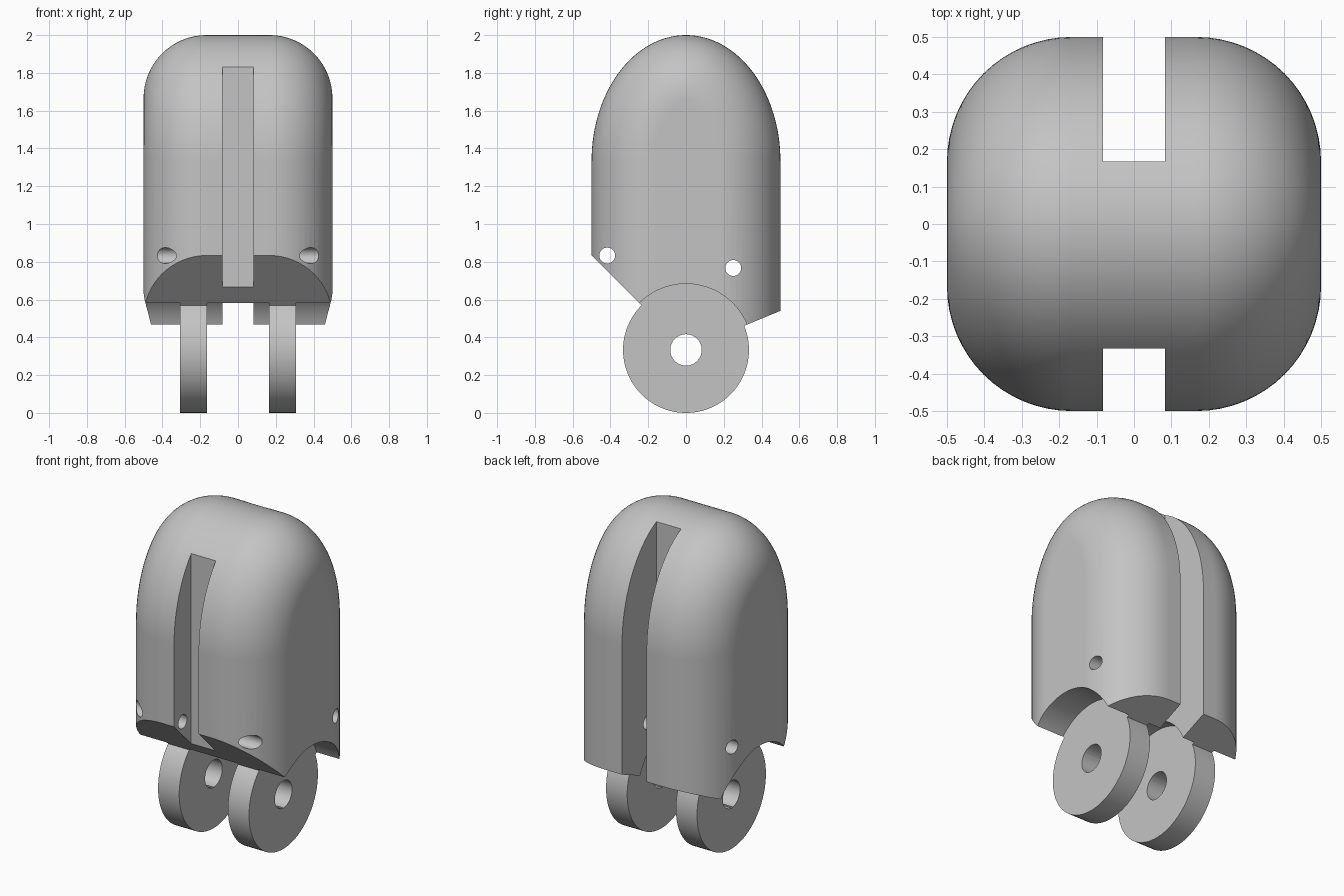
import bpy, bmesh
from math import sin, cos, pi, tan, hypot

cube = bpy.data.objects.get("Cube")
if cube:
    bpy.data.objects.remove(cube, do_unlink=True)

HALF = 0.5            # half width and depth of the shell
FILLET = 1 / 3        # rounding of the two side edges
DOME = 2 / 3          # height of the elliptical dome
PIVOT = 1 / 3         # height of the hinge axis
LUG_IN, LUG_OUT = 0.165, 0.308

grey = bpy.data.materials.new("Plain grey")
grey.use_nodes = True
colour = (0.55, 0.55, 0.55, 1)
grey.diffuse_color = colour
grey.node_tree.nodes["Principled BSDF"].inputs["Base Color"].default_value = colour


def loft(name, rings):
    """Solid skinned over closed rings of equal point count."""
    bm = bmesh.new()
    loops = [[bm.verts.new(p) for p in ring] for ring in rings]
    count = len(loops[0])
    for a, b in zip(loops, loops[1:]):
        for i in range(count):
            j = (i + 1) % count
            bm.faces.new((a[i], a[j], b[j], b[i]))
    bm.faces.new(loops[0])
    bm.faces.new(loops[-1])
    bmesh.ops.recalc_face_normals(bm, faces=bm.faces[:])
    mesh = bpy.data.meshes.new(name)
    bm.to_mesh(mesh)
    bm.free()
    mesh.materials.append(grey)
    obj = bpy.data.objects.new(name, mesh)
    bpy.context.collection.objects.link(obj)
    return obj


def prism(name, outline, x0, x1):
    """Side outline of (y, z) points pushed along x."""
    return loft(name, [[(x, y, z) for y, z in outline] for x in (x0, x1)])


def disc(name, y, z, radius, x0, x1, sides=96):
    turns = [2 * pi * i / sides for i in range(sides)]
    return prism(name, [(y + radius * cos(t), z + radius * sin(t)) for t in turns], x0, x1)


def combine(target, tool, operation="DIFFERENCE"):
    tool.hide_render = True
    mod = target.modifiers.new("Combine", "BOOLEAN")
    mod.operation = operation
    mod.solver = "EXACT"
    mod.object = tool
    bpy.context.view_layer.objects.active = target
    bpy.ops.object.modifier_apply(modifier=mod.name)
    bpy.data.objects.remove(tool, do_unlink=True)


def shell_ring(x, inset):
    """Domed side outline, moved inward along its normals."""
    points = [(x, HALF - inset, 0.2)]
    for i in range(65):
        t = pi * i / 64
        ny, nz = cos(t) / HALF, sin(t) / DOME
        size = hypot(ny, nz)
        points.append((x, HALF * cos(t) - inset * ny / size,
                       2 - DOME + DOME * sin(t) - inset * nz / size))
    points.append((x, inset - HALF, 0.2))
    return points


# Domed shell with rounded side edges
steps = [pi / 2 * i / 16 for i in range(17)]
half_rings = [(HALF - FILLET + FILLET * sin(t), FILLET * (1 - cos(t))) for t in steps]
rings = [shell_ring(-x, d) for x, d in reversed(half_rings)]
rings += [shell_ring(x, d) for x, d in half_rings]
body = loft("fingertip_body", rings)

# Sloped underside, steep at the front and shallow at the back
under = [(-1, PIVOT + 1), (0, PIVOT), (1, PIVOT + tan(pi / 8)), (1, -1), (-1, -1)]
combine(body, prism("underside_cutter", under, -1, 1))

# Vertical slots in the front and back
for y0, y1 in ((-1, -1 / 3), (1 / 6, 1)):
    slot = [(y0, -1), (y1, -1), (y1, 3), (y0, 3)]
    combine(body, prism("slot_cutter", slot, -1 / 12, 1 / 12))

# Clearance recesses between and outside the hinge lugs
for x0, x1 in ((-1, -LUG_OUT), (-LUG_IN, LUG_IN), (LUG_OUT, 1)):
    combine(body, disc("recess_cutter", 0, PIVOT, 0.35, x0, x1))

# Round hinge lugs
for x0, x1 in ((-LUG_OUT, -LUG_IN), (LUG_IN, LUG_OUT)):
    combine(body, disc("hinge_lug", 0, PIVOT, PIVOT, x0, x1), "UNION")

# Hinge bore and two small cross holes
for y, z, radius in ((0, PIVOT, 1 / 12), (-0.417, 0.833, 0.042), (0.25, 0.767, 0.042)):
    combine(body, disc("hole_cutter", y, z, radius, -1, 1, 40))

# Smooth curves, crisp edges
bpy.ops.object.select_all(action="DESELECT")
body.select_set(True)
bpy.context.view_layer.objects.active = body
bpy.ops.object.shade_smooth_by_angle(angle=pi / 6)
weighted = body.modifiers.new("Even shading", "WEIGHTED_NORMAL")
weighted.keep_sharp = True
